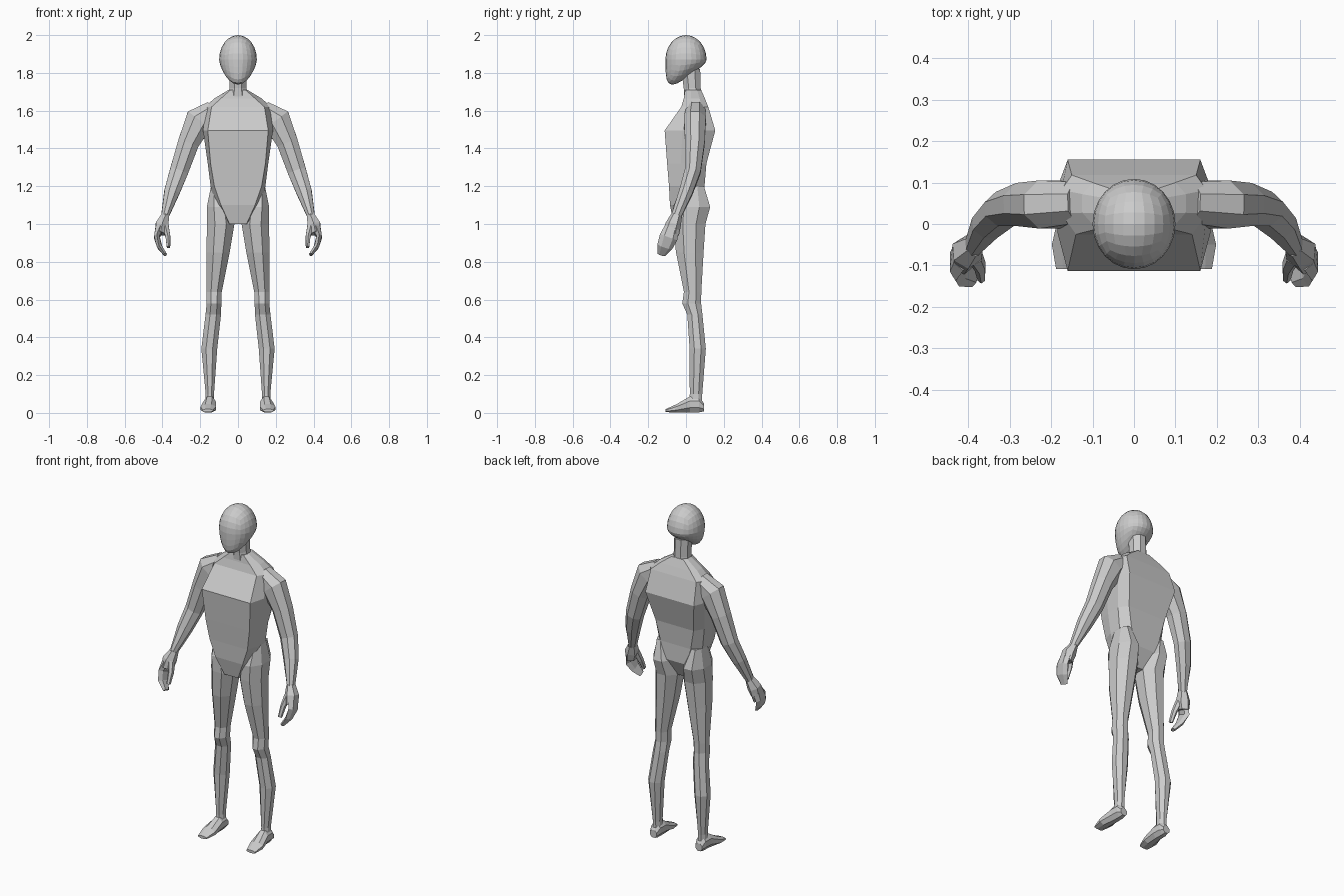
import bpy, bmesh, math
from mathutils import Vector

if "Cube" in bpy.data.objects:
    bpy.data.objects.remove(bpy.data.objects["Cube"])

grey = bpy.data.materials.new("plain grey")
grey.diffuse_color = (0.6, 0.6, 0.6, 1)
grey.use_nodes = True
grey.node_tree.nodes["Principled BSDF"].inputs["Base Color"].default_value = grey.diffuse_color


def finish(name, bm, mirror=False):
    bmesh.ops.recalc_face_normals(bm, faces=bm.faces)
    me = bpy.data.meshes.new(name)
    bm.to_mesh(me)
    bm.free()
    me.materials.append(grey)
    ob = bpy.data.objects.new(name, me)
    bpy.context.collection.objects.link(ob)
    if mirror:
        ob.modifiers.new("mirror", 'MIRROR').use_mirror_merge = False
    return ob


def skin(name, rings, mirror=False):
    """Join rings of equal point count with quads and cap both ends."""
    bm = bmesh.new()
    vs = [[bm.verts.new(p) for p in r] for r in rings]
    n = len(vs[0])
    for a, b in zip(vs, vs[1:]):
        for i in range(n):
            j = (i + 1) % n
            bm.faces.new((a[i], a[j], b[j], b[i]))
    bm.faces.new(vs[0])
    bm.faces.new(vs[-1])
    return finish(name, bm, mirror)


def limb(name, stations, n=8, axis=None, ref=(0, 1, 0), mirror=True):
    """Stations are (x, y, z, half width, half depth) along a path."""
    pts = [Vector(s[:3]) for s in stations]
    rings = []
    for k, s in enumerate(stations):
        t = Vector(axis) if axis else pts[min(k + 1, len(pts) - 1)] - pts[max(k - 1, 0)]
        u = Vector(ref).cross(t).normalized()
        v = t.cross(u).normalized()
        ring = []
        for i in range(n):
            a = 2 * math.pi * (i + 0.5) / n
            q = 1 / math.cos(math.pi / n)
            ring.append(pts[k] + u * s[3] * q * math.cos(a) + v * s[4] * q * math.sin(a))
        rings.append(ring)
    return skin(name, rings, mirror)


# Torso: z, front half width, front y, side half width, back half width, back y
torso = [(1.00, .045, -.065, .05, .03, .05),
         (1.10, .09, -.085, .12, .07, .10),
         (1.20, .125, -.09, .145, .10, .098),
         (1.32, .145, -.10, .16, .125, .108),
         (1.495, .16, -.113, .185, .16, .155),
         (1.62, .14, -.025, .175, .15, .118),
         (1.665, .09, -.012, .125, .10, .10),
         (1.71, .04, -.005, .05, .04, .08)]
rings = []
for z, wf, yf, ws, wb, yb in torso:
    y1, y2 = yf + (yb - yf) * .35, yf + (yb - yf) * .75
    half = [(wf, yf), (ws, y1), (ws, y2), (wb, yb)]
    rings.append([(x, y, z) for x, y in half] + [(-x, y, z) for x, y in reversed(half)])
skin("torso", rings)

# Neck
limb("neck", [(0, .035, 1.66, .055, .045), (0, .033, 1.72, .045, .045),
              (0, .025, 1.82, .045, .05)], axis=(0, 0, 1), mirror=False)

# Head: rounded cube with the jaw pulled forward and down
bm = bmesh.new()
bmesh.ops.create_cube(bm, size=2)
bmesh.ops.subdivide_edges(bm, edges=bm.edges[:], cuts=5, use_grid_fill=True)
for v in bm.verts:
    p = Vector([math.tan(c * math.pi / 4) for c in v.co]).normalized()
    low = max(0, -p.z)
    x = .1 * p.x * (1 - .08 * low)
    y = .109 * p.y - .05 * low ** 2
    y = max(y, -.109 + .02 * low ** 4)
    z = 1.87 + (.13 if p.z > 0 else .125) * p.z + low * .4 * (y + .045)
    v.co = (x, y, z)
finish("head", bm)

# Arms
limb("arm", [(.13, .052, 1.605, .05, .05), (.205, .047, 1.55, .075, .058),
             (.262, .047, 1.43, .056, .052), (.312, .036, 1.28, .049, .042),
             (.35, .0, 1.17, .041, .036), (.387, -.052, 1.04, .02, .026)])

# Hands: palm, joined fingers and thumb
limb("palm", [(.385, -.05, 1.045, .02, .026), (.403, -.068, .995, .034, .036),
              (.412, -.08, .95, .026, .038)], n=6)
limb("fingers", [(.415, -.075, .98, .022, .034), (.43, -.092, .93, .014, .042),
                 (.415, -.112, .88, .013, .036), (.385, -.13, .838, .009, .02)], n=6)
limb("thumb", [(.385, -.078, .99, .018, .02), (.371, -.103, .935, .013, .017),
               (.368, -.13, .878, .009, .013)], n=6)

# Legs
limb("leg", [(.115, .035, 1.20, .028, .06), (.10, .03, 1.09, .065, .098),
             (.092, .018, 1.0, .073, .085), (.105, .02, .85, .061, .073),
             (.126, .035, .64, .04, .046), (.127, .03, .58, .039, .05),
             (.131, .047, .52, .041, .04), (.152, .062, .34, .042, .043),
             (.149, .053, .10, .022, .033), (.15, .05, .04, .025, .035)],
     axis=(0, 0, 1))

# Feet
limb("foot", [(.15, .094, .03, .022, .022), (.15, .07, .045, .03, .042),
              (.15, .02, .045, .032, .042), (.157, -.05, .024, .041, .022),
              (.16, -.108, .012, .028, .008)],
     axis=(0, -1, 0), ref=(0, 0, 1))
